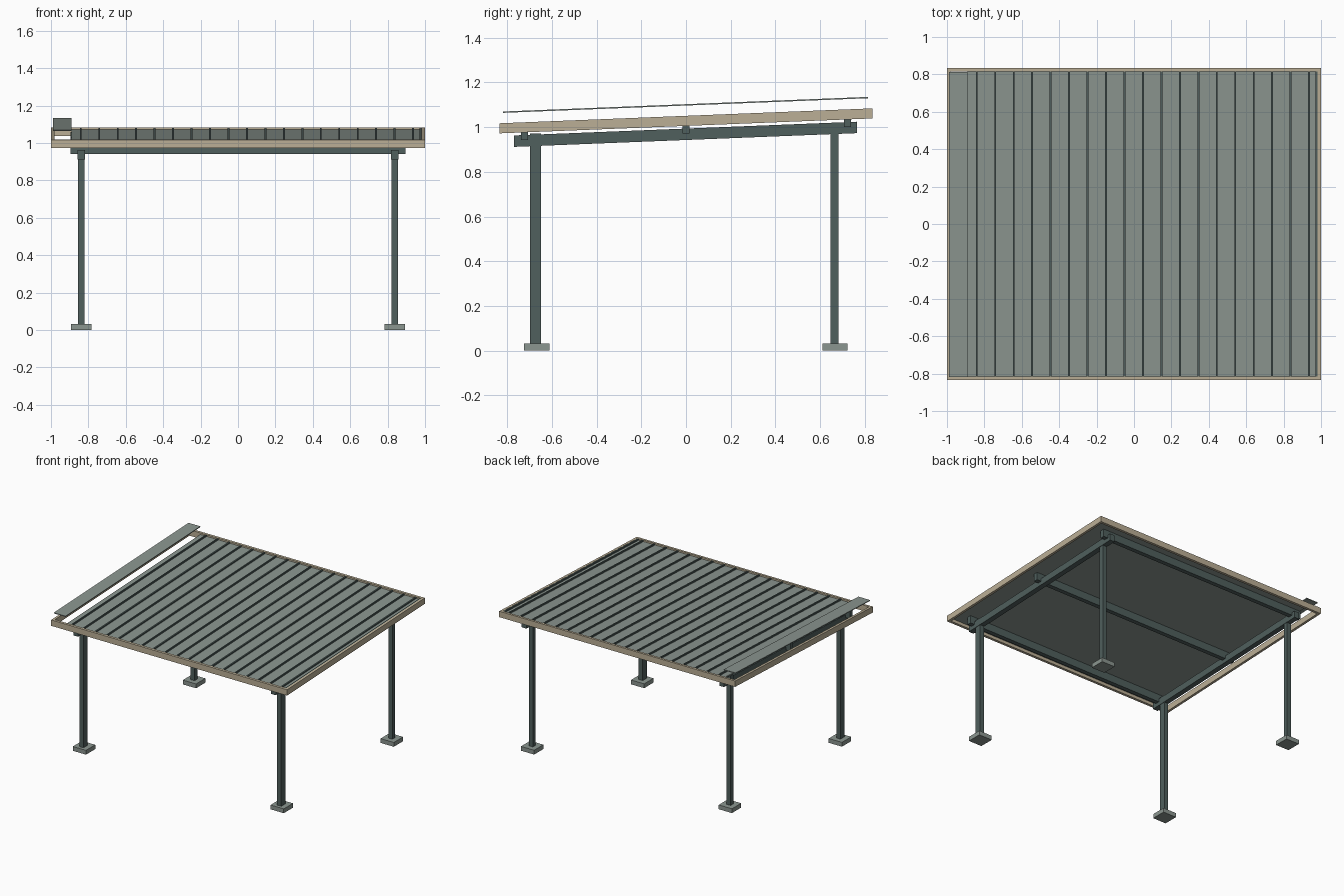
import bpy, bmesh

if "Cube" in bpy.data.objects:
    bpy.data.objects.remove(bpy.data.objects["Cube"])

SLOPE = 0.04  # roof rise per unit of depth


def material(name, rgb):
    m = bpy.data.materials.new(name)
    m.diffuse_color = (*rgb, 1.0)
    m.use_nodes = True
    m.node_tree.nodes["Principled BSDF"].inputs["Base Color"].default_value = m.diffuse_color
    return m


GREY = material("roof_grey", (0.26, 0.305, 0.28))
GREEN = material("dark_green_steel", (0.08, 0.115, 0.11))
TAN = material("tan_trim", (0.50, 0.43, 0.305))


def add_boxes(name, boxes, mat, slope=0.0):
    """One object made of boxes (x0, x1, y0, y1, z0, z1), sheared along y."""
    bm = bmesh.new()
    for x0, x1, y0, y1, z0, z1 in boxes:
        for v in bmesh.ops.create_cube(bm, size=1.0)["verts"]:
            v.co.x = x1 if v.co.x > 0 else x0
            v.co.y = y1 if v.co.y > 0 else y0
            v.co.z = (z1 if v.co.z > 0 else z0) + slope * v.co.y
    mesh = bpy.data.meshes.new(name)
    bm.to_mesh(mesh)
    bm.free()
    mesh.materials.append(mat)
    ob = bpy.data.objects.new(name, mesh)
    bpy.context.collection.objects.link(ob)
    return ob


# Footings, posts and side beams, mirrored left and right
for side, sx in (("left", -1), ("right", 1)):
    cx = 0.838 * sx
    for end, cy, half_depth in (("front", -0.673, 0.025), ("back", 0.664, 0.0175)):
        fy = 0.665 if cy > 0 else -0.667
        add_boxes(f"{end}_{side}_footing",
                  [(cx - 0.056, cx + 0.056, fy - 0.056, fy + 0.056, 0, 0.033)], GREY)
        top = 0.972 if cy < 0 else 0.975
        add_boxes(f"{end}_{side}_post",
                  [(cx - 0.017, cx + 0.017, cy - half_depth, cy + half_depth, 0.033, top)], GREEN)
    add_boxes(f"{side}_beam",
              [(cx - 0.02, cx + 0.02, -0.768, 0.765, 0.942, 0.993)], GREEN, SLOPE)

# Cross purlins carrying the roof
for name, y in (("front", -0.722), ("middle", 0.0), ("back", 0.722)):
    add_boxes(f"{name}_purlin",
              [(-0.895, 0.895, y - 0.016, y + 0.016, 0.971, 1.029)], GREEN, SLOPE)

# Fascia frame
Z0, Z1, Y, T = 1.005, 1.050, 0.834, 0.019
add_boxes("fascia_frame", [
    (-1, 1, -Y, -Y + T, Z0, Z1),
    (-1, 1, Y - T, Y, Z0, Z1),
    (-1, -1 + T, -Y + T, Y - T, Z0, Z1),
    (1 - T, 1, -Y + T, Y - T, Z0, Z1)], TAN, SLOPE)

# Roof sheet, stopping short of the left edge
add_boxes("roof_sheet", [(-0.89, 0.981, -0.815, 0.815, 1.029, 1.038)], GREY, SLOPE)

# Standing seams at an even pitch
seams = [(-0.8405 + 0.0987 * i) for i in range(19)] + [0.976]
add_boxes("roof_seams", [(x - 0.005, x + 0.005, -0.815, 0.815, 1.038, 1.0485)
                         for x in seams], GREEN, SLOPE)

# Last roof strip, raised above the open edge
add_boxes("raised_roof_strip", [(-0.988, -0.889, -0.818, 0.813, 1.096, 1.102)], GREY, SLOPE)
